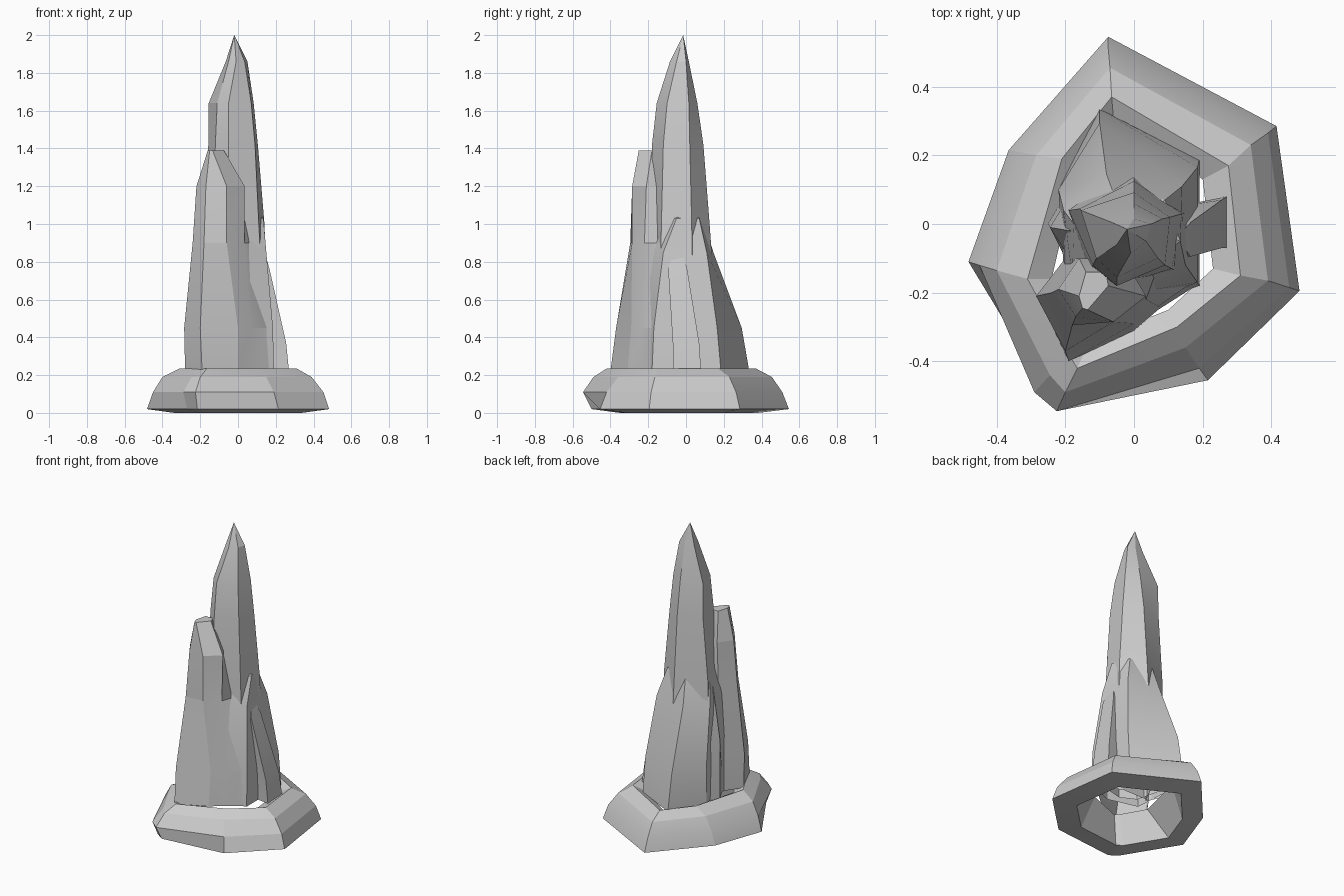
import bpy, bmesh, math


def loft(name, rings, tip=None, cap=False, closed=False):
    """Skin a stack of (z, outline) sections; finish with a tip, a cap, or a closed loop."""
    bm = bmesh.new()
    loops = [[bm.verts.new((x, y, z)) for x, y in pts] for z, pts in rings]
    pairs = list(zip(loops, loops[1:]))
    if closed:
        pairs.append((loops[-1], loops[0]))
    n = len(loops[0])
    for a, b in pairs:
        for i in range(n):
            j = (i + 1) % n
            bm.faces.new((a[i], a[j], b[j], b[i]))
    if tip:
        t = bm.verts.new(tip)
        for i in range(n):
            bm.faces.new((loops[-1][i], loops[-1][(i + 1) % n], t))
    if cap:
        bm.faces.new(loops[-1])
    bmesh.ops.recalc_face_normals(bm, faces=bm.faces)
    me = bpy.data.meshes.new(name)
    bm.to_mesh(me)
    bm.free()
    ob = bpy.data.objects.new(name, me)
    bpy.context.collection.objects.link(ob)
    bpy.ops.object.select_all(action='DESELECT')
    bpy.context.view_layer.objects.active = ob
    ob.select_set(True)
    bpy.ops.object.shade_smooth_by_angle(angle=math.radians(14))
    return ob


# irregular stone ring with an open centre
foot = [(-.075, .545), (.415, .285), (.482, -.195), (.215, -.455),
        (-.215, -.5), (-.27, -.46), (-.482, -.11), (-.365, .215)]
loft("base_ring", [
    (0.02, foot),
    (0.11, [(-.075, .51), (.39, .265), (.452, -.185), (.19, -.42),
            (-.225, -.545), (-.29, -.49), (-.45, -.12), (-.335, .21)]),
    (0.19, [(-.07, .455), (.34, .23), (.39, -.165), (.15, -.36),
            (-.2, -.49), (-.245, -.44), (-.4, -.135), (-.285, .2)]),
    (0.235, [(-.065, .37), (.275, .17), (.31, -.15), (.125, -.3),
             (-.165, -.42), (-.19, -.38), (-.31, -.16), (-.21, .19)]),
    (0.2, [(-.06, .31), (.2, .13), (.23, -.13), (.1, -.25),
           (-.13, -.34), (-.155, -.31), (-.24, -.16), (-.165, .16)]),
    (0.0, [(x * .7, y * .7) for x, y in foot]),
], closed=True)

# tall central spire
loft("main_spire", [
    (0.23, [(-.2, .05), (-.15, -.15), (-.05, -.2), (.15, -.15), (.17, .04), (0, .18)]),
    (1.0, [(-.19, .04), (-.13, -.13), (-.05, -.18), (.11, -.13), (.14, .03), (0, .125)]),
    (1.42, [(-.157, .045), (-.12, -.12), (-.05, -.18), (.09, -.12), (.105, .02), (0, .092)]),
    (1.64, [(-.155, .04), (-.11, -.1), (-.05, -.155), (.07, -.1), (.083, .015), (0, .06)]),
    (1.86, [(-.065, .005), (-.05, -.06), (-.01, -.085), (.035, -.05), (.05, 0), (0, .015)]),
], tip=(-.02, -.015, 2.0))

# broad rear buttress
loft("rear_buttress", [
    (0.22, [(-.1, .335), (.19, .185), (.19, -.18), (0, -.25), (-.2, -.2), (-.22, .1)]),
    (0.45, [(-.1, .295), (.185, .165), (.185, -.17), (0, -.24), (-.2, -.2), (-.22, .1)]),
    (0.85, [(-.08, .145), (.14, .11), (.15, -.12), (0, -.2), (-.18, -.15), (-.205, .04)]),
    (1.03, [(-.06, .09), (.09, .07), (.135, -.05), (0, -.15), (-.14, -.1), (-.175, 0)]),
], tip=(0, 0, 1.1))

# front shard with a slanted top
loft("front_shard", [
    (0.22, [(-.28, -.21), (-.19, -.4), (0, -.31), (.07, -.25), (.18, -.18), (0, -.1), (-.2, -.1)]),
    (0.45, [(-.285, -.21), (-.2, -.37), (0, -.29), (.07, -.24), (.17, -.17), (0, -.1), (-.2, -.1)]),
    (0.9, [(-.24, -.2), (-.18, -.295), (-.06, -.285), (.035, -.22), (.06, -.15), (0, -.1), (-.17, -.1)]),
    (1.2, [(-.22, -.19), (-.17, -.27), (-.06, -.285), (.035, -.21), (0, -.15), (-.05, -.1), (-.16, -.1)]),
    (1.39, [(-.16, -.21), (-.15, -.245), (-.135, -.25), (-.075, -.18), (-.08, -.15), (-.09, -.14), (-.14, -.14)]),
], cap=True)

# small shard on the right
loft("right_shard", [
    (0.22, [(.27, -.07), (.27, .08), (.13, .05), (.13, -.05)]),
    (0.37, [(.255, -.07), (.255, .07), (.12, .05), (.12, -.05)]),
    (0.77, [(.165, -.095), (.165, .005), (.1, .0), (.1, -.09)]),
], tip=(.125, -.04, 0.9))

# small shard on the left
loft("left_shard", [
    (0.22, [(-.25, 0), (-.19, .1), (-.13, 0), (-.19, -.12)]),
    (0.6, [(-.245, -.01), (-.19, .08), (-.13, 0), (-.18, -.11)]),
], tip=(-.185, -.02, 0.95))
